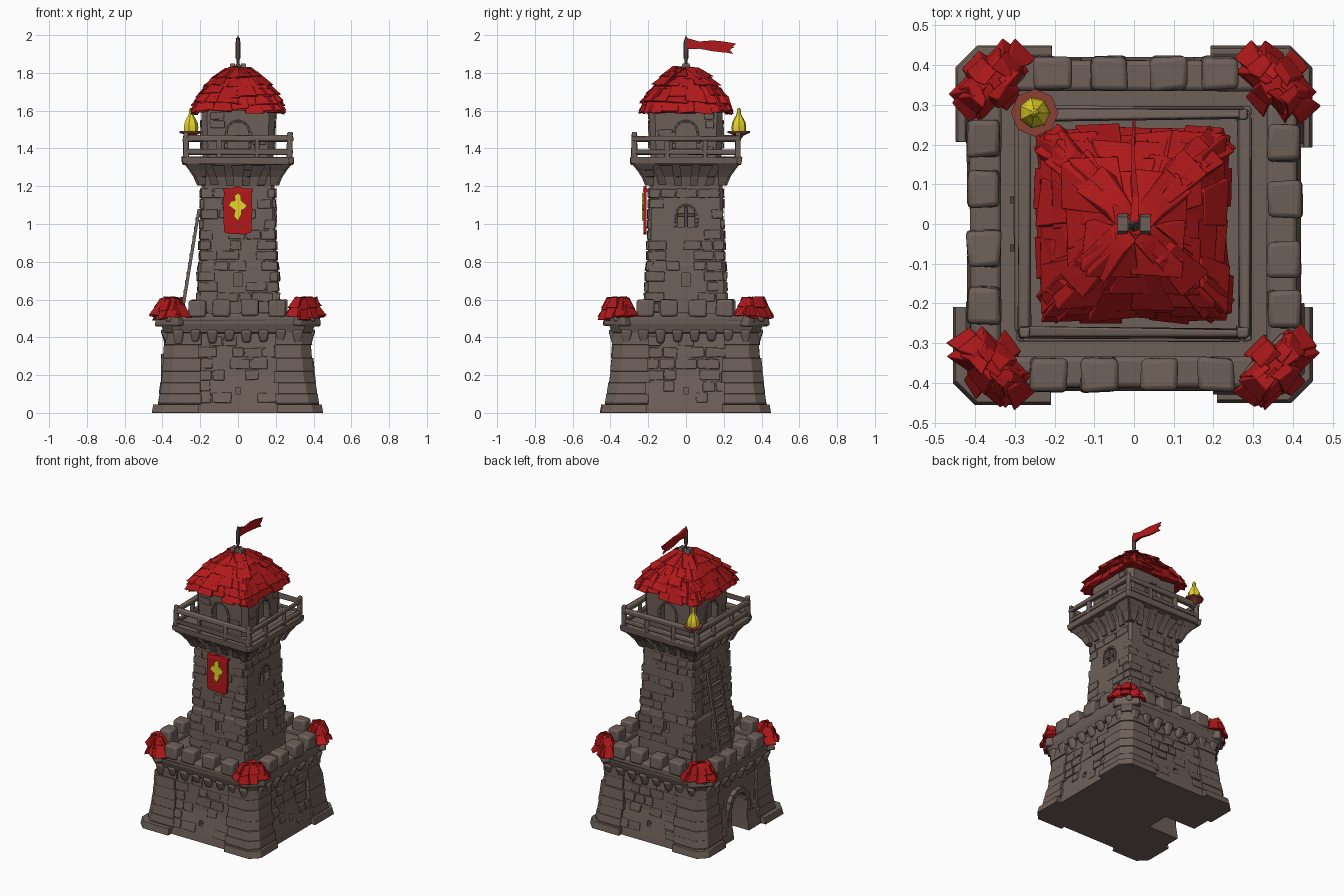
import bpy, bmesh, math, random
from mathutils import Matrix, Vector

if "Cube" in bpy.data.objects:
    bpy.data.objects.remove(bpy.data.objects["Cube"])

random.seed(7)
R = random.uniform


def mat(name, rgb):
    m = bpy.data.materials.new(name)
    m.diffuse_color = (*rgb, 1)
    m.use_nodes = True
    m.node_tree.nodes["Principled BSDF"].inputs["Base Color"].default_value = m.diffuse_color
    return m


STONE = mat("brown_stone", (0.158, 0.116, 0.098))
RED = mat("red_cloth_and_tiles", (0.44, 0.0095, 0.0105))
YELLOW = mat("yellow", (0.84, 0.70, 0.025))
BOWL = mat("rust_bowl", (0.26, 0.05, 0.034))


def side(k):  # local front (-y) turned to side k: 0 front, 1 right, 2 back, 3 left
    return Matrix.Rotation(k * math.pi / 2, 4, 'Z')


ID = Matrix.Identity(4)


def skin(bm, rings):  # join rings of points into a closed solid
    rings = [[bm.verts.new(p) for p in r] for r in rings]
    n = len(rings[0])
    for a, b in zip(rings, rings[1:]):
        for i in range(n):
            bm.faces.new((a[i], a[(i + 1) % n], b[(i + 1) % n], b[i]))
    bm.faces.new(rings[0][::-1])
    bm.faces.new(rings[-1])


def frust(bm, M, b, t, j=0.0):  # block between two rectangles (x0, x1, y0, y1, z)
    def rect(r):
        x0, x1, y0, y1, z = r
        return [M @ Vector((x + R(-j, j), y + R(-j, j), z + R(-j, j)))
                for x, y in ((x0, y0), (x1, y0), (x1, y1), (x0, y1))]
    skin(bm, [rect(b), rect(t)])


def loft(bm, prof):  # chamfered square tower from (z, half width, chamfer)
    skin(bm, [[(w, -w + c, z), (w, w - c, z), (w - c, w, z), (-w + c, w, z),
               (-w, w - c, z), (-w, -w + c, z), (-w + c, -w, z), (w - c, -w, z)]
              for z, w, c in prof])


def lathe(bm, prof, n, x=0, y=0):  # turned solid from (radius, z)
    skin(bm, [[(x + r * math.cos(i * math.tau / n), y + r * math.sin(i * math.tau / n), z)
               for i in range(n)] for r, z in prof])


def prism(bm, M, pts, y0, y1):  # outline (x, z) pushed along y
    skin(bm, [[M @ Vector((x, y, z)) for x, z in pts] for y in (y0, y1)])


def arch(w, z0, z1, n=8):
    return [(-w, z0), (w, z0)] + [(w * math.cos(a), z1 - w + w * math.sin(a))
                                  for a in (i * math.pi / n for i in range(n + 1))]


def done(bm, name, m, bevel=0.0, cutter=None):
    bmesh.ops.recalc_face_normals(bm, faces=bm.faces[:])
    me = bpy.data.meshes.new(name)
    bm.to_mesh(me)
    me.materials.append(m)
    ob = bpy.data.objects.new(name, me)
    bpy.context.collection.objects.link(ob)
    if cutter:
        d = ob.modifiers.new("openings", 'BOOLEAN')
        d.operation, d.object, d.solver = 'DIFFERENCE', cutter, 'EXACT'
    else:
        bpy.ops.object.select_all(action='DESELECT')
        ob.select_set(True)
        bpy.context.view_layer.objects.active = ob
        bpy.ops.object.shade_smooth_by_angle(angle=math.radians(32))
    if bevel:
        d = ob.modifiers.new("worn_edges", 'BEVEL')
        d.width, d.segments, d.limit_method = bevel, 2, 'ANGLE'
    bm.free()
    return ob


def width_at(prof, z):
    for a, b in zip(prof, prof[1:]):
        if a[0] <= z <= b[0]:
            return a[1] + (b[1] - a[1]) * (z - a[0]) / max(b[0] - a[0], 1e-6)
    return prof[-1][1]


def bricks(bm, prof, z0, z1, h, holes, keep=0.6, xmax=None):  # raised stones on all sides
    for k in range(4):
        z = z0
        while z + h <= z1 + 0.001:
            wa, wb = width_at(prof, z + 0.004), width_at(prof, z + h - 0.004)
            lim = xmax or wa + 0.001
            x = -lim
            while x < lim - 0.03:
                x2 = min(x + R(0.06, 0.12), lim)
                hit = any(k == s and x < c and x2 > a and z < d and z + h > b for s, a, b, c, d in holes)
                if R(0, 1) < keep and not hit:
                    p = R(0.003, 0.009)
                    frust(bm, side(k), (x + .003, x2 - .003, -wa - p, -wa + .03, z + .004),
                          (x + .003, x2 - .003, -wb - p, -wb + .03, z + h - .004), 0.003)
                x = x2
            z += h


# Openings: door on the left, slits and arched windows
bm = bmesh.new()
prism(bm, side(3), arch(0.08, -0.05, 0.28), -0.6, -0.19)
prism(bm, side(1), arch(0.045, 0.985, 1.095), -0.3, -0.165)
for k in range(4):
    prism(bm, side(k), [(-.022, .67), (.022, .67), (.022, .74), (-.022, .74)], -0.3, -0.18)
    prism(bm, side(k), arch(0.055, 1.40, 1.54), -0.25, -0.155)
    if k < 3:
        prism(bm, side(k), [(-.014, .10), (.014, .10), (.014, .135), (-.014, .135)], -0.5, -0.35)
cut = done(bm, "opening_cutter", STONE)
cut.hide_render = True
cut.display_type = 'WIRE'

# Lower keep with walkway floor
BASE = [(0, .42, .05), (.04, .415, .05), (.2, .384, .05), (.42, .37, .05)]
bm = bmesh.new()
loft(bm, BASE + [(.425, .392, .05), (.47, .408, .05), (.495, .41, .05)])
done(bm, "base_core", STONE, 0, cut)

# Tower shaft with flared head
SHAFT = [(.45, .219, .015), (.78, .211, .015), (.79, .204, .015), (1.2, .193, .015)]
bm = bmesh.new()
loft(bm, SHAFT + [(1.25, .205, .015), (1.31, .25, .02), (1.312, .29, .02), (1.355, .295, .02)])
done(bm, "tower_shaft", STONE, 0, cut)

# Watch room under the roof
bm = bmesh.new()
loft(bm, [(1.34, .188, .03), (1.62, .195, .03)])
done(bm, "watch_room", STONE, 0, cut)

# Wall stones
bm = bmesh.new()
bricks(bm, BASE, 0.05, 0.41, 0.06, [(3, -.12, 0, .12, .32)] + [(k, -.02, .09, .02, .145) for k in range(3)],
       0.6, 0.22)
bricks(bm, SHAFT, 0.53, 1.19, 0.055,
       [(1, -.06, .965, .06, 1.11)] + [(k, -.025, .665, .025, .745) for k in range(4)])
bricks(bm, [(1.36, .188), (1.6, .194)], 1.37, 1.6, 0.045,
       [(k, -.06, 1.38, .06, 1.56) for k in range(4)], 0.4, 0.15)
done(bm, "wall_stones", STONE, 0.004)

# Corner piers with footing and courses
bm = bmesh.new()
zs = [0, .045, .05, .10, .16, .22, .29, .36, .43]
for k in range(4):
    def pier(z, o, c, i):
        return [side(k) @ Vector(p) for p in ((i, -o, z), (o - c, -o, z), (o, -o + c, z), (o, -i, z), (i, -i, z))]
    for a, b in zip(zs, zs[1:]):
        f = lambda z: .386 + .048 * (1 - z / .43) ** 1.6
        e = R(-.004, .006) + (.018 if b < .05 else 0)
        i = .2 + R(-.012, .012)
        skin(bm, [pier(a, f(a) + e, .055, i), pier(b, f(b) + e, .055, i)])
done(bm, "corner_piers", STONE, 0.009)

# Battlements: corbels, low wall, merlons, corner blocks
bm = bmesh.new()
for k in range(4):
    M = side(k)
    for i in range(8):
        x = -.315 + .09 * i
        frust(bm, M, (x - .02, x + .02, -.388, -.35, .37 + R(-.01, .01)), (x - .028, x + .028, -.41, -.35, .44), .003)
    frust(bm, M, (-.385, .335, -.412, -.335, .48), (-.385, .335, -.412, -.335, .53), .003)
    for x in (-.215, -.088, .062, .205):
        frust(bm, M, (x - .046, x + .046, -.422, -.337, .51), (x - .046, x + .046, -.42, -.337, .60), .005)
    C = Matrix.Rotation(math.pi / 4, 4, 'Z') @ M
    frust(bm, C, (-.085, .085, -.545, -.45, .46), (-.07, .07, -.54, -.46, .55), .004)
done(bm, "battlements", STONE, 0.012)

# Curved brackets below the balcony
bm = bmesh.new()
for k in range(4):
    for x in (-.2, -.125, -.042, .042, .125, .2):
        for (za, a), (zb, b) in (((1.205, .205), (1.25, .225)), ((1.25, .225), (1.285, .25)), ((1.285, .25), (1.325, .283))):
            frust(bm, side(k), (x * a / .21 - .021, x * a / .21 + .021, -a, -.17, za),
                  (x * b / .21 - .021, x * b / .21 + .021, -b, -.17, zb), .001)
done(bm, "balcony_brackets", STONE)

# Balcony floor edge and railing
bm = bmesh.new()
for k in range(4):
    M = side(k)
    frust(bm, M, (-.292, .27, -.295, -.27, 1.316), (-.296, .27, -.299, -.27, 1.355), .003)
    frust(bm, M, (-.27, .27, -.287, -.265, 1.366), (-.27, .27, -.287, -.265, 1.394), .005)
    frust(bm, M, (-.285, .285, -.29, -.262, 1.436), (-.285, .285, -.29, -.262, 1.466), .007)
    for x in (-.1, .1):
        frust(bm, M, (x - .013, x + .013, -.288, -.264, 1.34), (x - .013, x + .013, -.288, -.264, 1.45), .003)
    frust(bm, M, (.258, .29, -.29, -.258, 1.34), (.262, .288, -.288, -.262, 1.486), .003)
done(bm, "balcony_railing", STONE, 0.006)

# Frames around door and windows
bm = bmesh.new()


def frame(M, w, z0, z1, y, t, n=7):
    c = z1 - w
    ring = lambda r: [(r * math.cos(i * math.pi / n), c + r * math.sin(i * math.pi / n)) for i in range(n + 1)]
    a, b = ring(w), ring(w + t)
    for i in range(n):
        prism(bm, M, [a[i], b[i], b[i + 1], a[i + 1]], -y - R(0, .004), -y + .04)
    for s in (-1, 1):
        for q in range(3):
            h = (c - z0) / 3
            e = R(0, .01)
            prism(bm, M, [(s * w, z0 + q * h), (s * (w + t + e), z0 + q * h),
                          (s * (w + t + e), z0 + q * h + h), (s * w, z0 + q * h + h)], -y - R(0, .004), -y + .04)


frame(side(3), .08, 0, .28, .405, .035)
frame(side(1), .045, .985, 1.095, .202, .012)
for k in range(4):
    frame(side(k), .055, 1.40, 1.54, .197, .012)
# Window tracery
frust(bm, side(1), (-.007, .007, -.195, -.16, .97), (-.007, .007, -.195, -.16, 1.09))
frust(bm, side(1), (-.045, .045, -.192, -.16, 1.04), (-.045, .045, -.192, -.16, 1.055))
done(bm, "opening_frames", STONE, 0.003)

# Main roof: core and large ragged tiles
ROOF = [(1.60, .222, .02), (1.64, .214, .03), (1.70, .178, .03), (1.76, .122, .02), (1.80, .075, .02), (1.82, .045, .01)]
bm = bmesh.new()
loft(bm, ROOF)
rows = [(1.595, 1.67, 5), (1.635, 1.715, 4), (1.68, 1.765, 4), (1.725, 1.80, 3), (1.77, 1.825, 2)]
for k in range(4):
    for za, zb, n in rows:
        wa, wb = width_at(ROOF, max(za, 1.601)), width_at(ROOF, zb)
        for i in range(n):
            u, v = -1 + 2 * i / n, -1 + 2 * (i + 1) / n
            d, p = R(-.014, .012), R(.012, .027)
            frust(bm, side(k), (u * wa - .008, v * wa + .008, -wa - p, -wa + .012, za + d),
                  (u * wb, v * wb, -wb - .006, -wb + .02, zb), .009)
        # hip tiles on the corners
        H = Matrix.Rotation(math.pi / 4, 4, 'Z') @ side(k)
        ra, rb = wa * 1.37, wb * 1.37
        frust(bm, H, (-.045, .045, -ra - .008, -ra + .04, za + R(-.012, .012)),
              (-.03, .03, -rb - .004, -rb + .04, zb + .002), .009)
done(bm, "main_roof", RED, 0.003)

# Corner caps on the battlements
bm = bmesh.new()
for k in range(4):
    C = Matrix.Rotation(math.pi / 4, 4, 'Z') @ side(k) @ Matrix.Translation((0, -.505, 0))
    frust(bm, C, (-.095, .095, -.05, .05, .515), (-.05, .05, -.022, .022, .603), .008)
    for q in range(2):
        za, zb, s = ((.50, .57, 1.0), (.55, .61, .72))[q]
        for i in range(3):
            x = (-.06 + .06 * i) * s
            d = .07 * s - abs(x) * .4
            for g in (-1, 1):
                frust(bm, C, (x - .034, x + .034, g * d - .012, g * d + .012, za + R(-.01, .014)),
                      (x * .75 - .024, x * .75 + .024, g * d * .45 - .012, g * d * .45 + .012, zb), .009)
        for g in (-1, 1):
            frust(bm, C, (g * .105 * s - .012, g * .105 * s + .012, -.035, .035, za + .01),
                  (g * .06 * s - .012, g * .06 * s + .012, -.022, .022, zb), .009)
done(bm, "corner_caps", RED, 0.003)

# Finial clamp, pole and spear tip
bm = bmesh.new()
for s in (-1, 1):
    frust(bm, ID, (s * .028 - .014, s * .028 + .014, -.038, .038, 1.79), (s * .028 - .013, s * .028 + .013, -.018, .018, 1.85))
lathe(bm, [(.022, 1.79), (.018, 1.835), (.007, 1.85), (.007, 1.865), (.013, 1.88), (.012, 1.965), (.001, 2.0)], 8)
done(bm, "finial", STONE)

# Tattered pennant blown to the back, with a slight wave
bm = bmesh.new()
top = [(.005, 1.985), (.07, 1.966), (.14, 1.972), (.20, 1.966), (.265, 1.955)]
low = [(.005, 1.925), (.07, 1.928), (.14, 1.915), (.20, 1.908), (.225, 1.912)]
for q in range(4):
    wave = lambda y: .004 * math.sin(y * 26)
    ring = lambda i: [(wave(top[i][0]) + (.01 - .001 * i * 2) * s, *(top if t else low)[i])
                      for s, t in ((-1, 0), (1, 0), (1, 1), (-1, 1))]
    skin(bm, [ring(q), ring(q + 1)])
prism(bm, side(1), [(.20, 1.91), (.25, 1.90), (.225, 1.93), (.258, 1.934), (.22, 1.95)], -.004, .004)
done(bm, "pennant", RED)

# Hanging banner with rod and emblem
bm = bmesh.new()
prism(bm, ID, [(-.074, .957), (-.04, .948), (.035, .945), (.07, .955), (.076, 1.07), (.072, 1.178),
               (.03, 1.186), (.01, 1.20), (-.01, 1.20), (-.03, 1.188), (-.074, 1.192), (-.078, 1.07)], -.224, -.209)
frust(bm, ID, (-.076, .076, -.228, -.19, 1.17), (-.076, .076, -.224, -.19, 1.188), .002)
done(bm, "banner", RED)
bm = bmesh.new()
prism(bm, ID, [(0, 1.018), (.018, 1.05), (.018, 1.073), (.036, 1.08), (.048, 1.1), (.028, 1.114), (.016, 1.125), (.015, 1.152),
               (0, 1.165), (-.018, 1.15), (-.016, 1.125), (-.038, 1.12), (-.05, 1.098), (-.028, 1.082), (-.016, 1.073), (-.022, 1.04)],
      -.233, -.224)
done(bm, "banner_emblem", YELLOW)

# Ladder leaning on the left side
bm = bmesh.new()
L = side(3)
for x in (-.06, .06):
    frust(bm, L, (x - .009, x + .009, -.312, -.294, .49), (x - .009, x + .009, -.214, -.198, 1.08))
for i in range(11):
    z = .54 + .048 * i
    y = -.303 + (z - .49) * .164
    frust(bm, L, (-.066, .066, y - .008, y + .008, z), (-.066, .066, y - .008, y + .008, z + .016), .002)
done(bm, "ladder", STONE)

# Fire bowl and flame on the back left balcony corner
bm = bmesh.new()
lathe(bm, [(.012, 1.45), (.025, 1.468), (.045, 1.478), (.06, 1.482), (.06, 1.492), (.04, 1.492)], 8, -.25, .28)
done(bm, "fire_bowl", BOWL)
bm = bmesh.new()
lathe(bm, [(.038, 1.488), (.04, 1.51), (.037, 1.535), (.024, 1.56), (.012, 1.58), (.011, 1.605), (.003, 1.615)], 7, -.25, .28)
done(bm, "flame", YELLOW)
